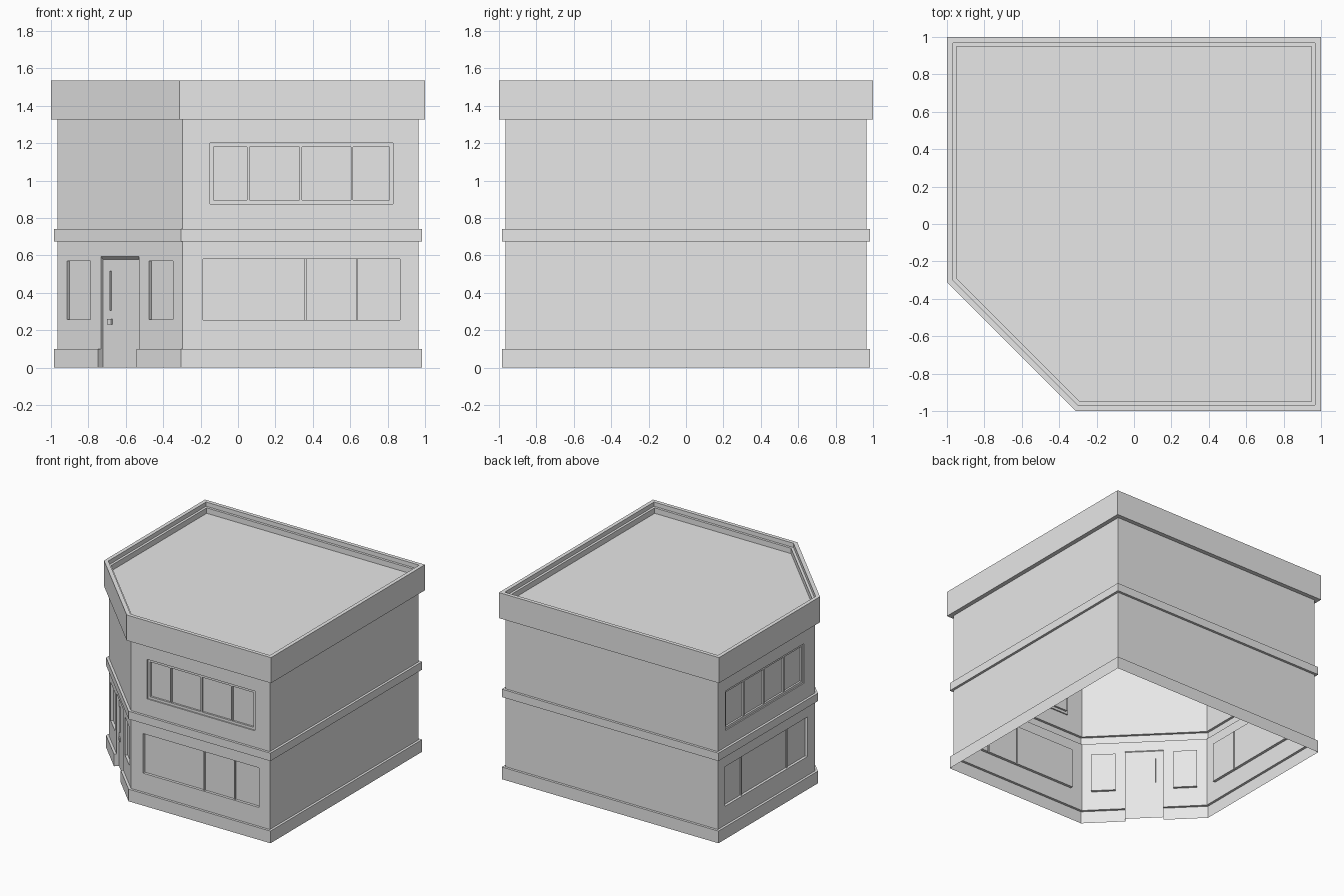
import bpy, bmesh, math
from mathutils import Vector

cube = bpy.data.objects.get("Cube")
if cube:
    bpy.data.objects.remove(cube)

HALF, CUT, TOP = 0.965, 1.262, 1.535

mat = bpy.data.materials.new("plain_grey")
mat.use_nodes = True
GREY = (0.8, 0.8, 0.8, 1)
mat.diffuse_color = GREY
mat.node_tree.nodes["Principled BSDF"].inputs["Base Color"].default_value = GREY


def footprint(out):
    """Square plan with one cut corner, grown outwards by out."""
    h = HALF + out
    k = h - CUT - out * math.sqrt(2)
    return [Vector(p) for p in ((-h, k), (k, -h), (h, -h), (h, h), (-h, h))]


def finish(bm, name):
    bmesh.ops.remove_doubles(bm, verts=bm.verts, dist=1e-5)
    bmesh.ops.dissolve_limit(bm, angle_limit=0.01, verts=bm.verts, edges=bm.edges)
    mesh = bpy.data.meshes.new(name)
    bm.to_mesh(mesh)
    bm.free()
    mesh.materials.append(mat)
    obj = bpy.data.objects.new(name, mesh)
    bpy.context.collection.objects.link(obj)
    return obj


def add_face(bm, points):
    return bm.faces.new([bm.verts.new(p) for p in points])


def wall(name, side, details):
    """Wall in relief: each detail is (t0, t1, z0, z1, out), later ones win."""
    a, b = footprint(0)[side], footprint(0)[(side + 1) % 5]
    along = (b - a).normalized()
    normal = Vector((along.y, -along.x))
    start, end = a.dot(along), b.dot(along)
    trim = [(start, end, 0, 0.1, 0.02),          # plinth
            (start, end, 0.675, 0.74, 0.02),     # floor band
            (start, end, 1.325, TOP, 0.035)]     # parapet
    rects = trim + details
    ts = sorted({round(t, 5) for r in rects for t in r[:2]})
    zs = sorted({round(z, 5) for r in rects for z in r[2:4]})

    def out_at(i, j):
        t, z = (ts[i] + ts[i + 1]) / 2, (zs[j] + zs[j + 1]) / 2
        hits = [r[4] for r in rects if r[0] < t < r[1] and r[2] < z < r[3]]
        return hits[-1] if hits else 0

    def point(i, j, out):
        if i == 0:                               # mitred ends
            p = footprint(out)[side]
        elif i == len(ts) - 1:
            p = footprint(out)[(side + 1) % 5]
        else:
            p = normal * (a.dot(normal) + out) + along * ts[i]
        return (p.x, p.y, zs[j])

    bm = bmesh.new()
    for i in range(len(ts) - 1):
        for j in range(len(zs) - 1):
            o = out_at(i, j)
            add_face(bm, [point(i, j, o), point(i + 1, j, o),
                          point(i + 1, j + 1, o), point(i, j + 1, o)])
            if j + 2 < len(zs) and out_at(i, j + 1) != o:
                q = out_at(i, j + 1)
                add_face(bm, [point(i, j + 1, o), point(i + 1, j + 1, o),
                              point(i + 1, j + 1, q), point(i, j + 1, q)])
            if i + 2 < len(ts) and out_at(i + 1, j) != o:
                q = out_at(i + 1, j)
                add_face(bm, [point(i + 1, j, o), point(i + 1, j, q),
                              point(i + 1, j + 1, q), point(i + 1, j + 1, o)])
    # slope the soffit over the recessed door
    for v in bm.verts:
        if side == 0 and abs(v.co.z - DOOR_TOP) < 1e-4 and v.co.x + v.co.y > -CUT + 0.01:
            v.co.z -= 0.018
    return finish(bm, name)


def framed_window(t0, t1, bars):
    """Upper window: sunk frame with deeper panes between the bars."""
    edges = [t0 + 0.014, *bars, t1 - 0.014]
    panes = [(l + 0.006, r - 0.006, 0.895, 1.18, -0.025)
             for l, r in zip(edges, edges[1:])]
    return [(t0, t1, 0.875, 1.2, -0.01)] + panes


def shop_window(t0, t1, bars):
    """Lower window: one sunk pane crossed by slim bars."""
    z = (0.255, 0.58)
    return [(t0, t1, *z, -0.022)] + [(b - 0.005, b + 0.005, *z, -0.012) for b in bars]


# Walls
DOOR_TOP = 0.595
side_lights = [(-0.4, -0.222, 0.257, 0.57, -0.02), (0.218, 0.4, 0.257, 0.57, -0.02)]
wall("corner_wall", 0, side_lights + [(-0.145, 0.145, 0, DOOR_TOP, -0.018)])
wall("front_wall", 1, framed_window(-0.15, 0.83, (0.055, 0.335, 0.61))
     + shop_window(-0.187, 0.867, (0.36, 0.637)))
wall("left_wall", 2, [])
wall("back_wall", 3, [])
wall("right_wall", 4, framed_window(-0.865, 0.155, (-0.61, -0.35, -0.09))
     + shop_window(-0.87, 0.2, (-0.64, -0.05)))

# Stepped parapet rim and flat roof
bm = bmesh.new()
steps = [(0.035, TOP), (0.004, TOP), (0.004, 1.5), (-0.016, 1.5), (-0.016, 1.455)]
rings = [[(p.x, p.y, z) for p in footprint(out)] for out, z in steps]
for low, high in zip(rings, rings[1:]):
    for i in range(5):
        n = (i + 1) % 5
        add_face(bm, [low[i], low[n], high[n], high[i]])
add_face(bm, rings[-1])
finish(bm, "roof")


# Door furniture
def door_box(name, t, z, width, height):
    bm = bmesh.new()
    bmesh.ops.create_cube(bm, size=1)
    bmesh.ops.scale(bm, vec=(width, 0.012, height), verts=bm.verts)
    obj = finish(bm, name)
    s = math.sqrt(0.5)
    dist = -CUT * s + 0.014
    obj.location = ((t + dist) * s, (dist - t) * s, z)
    obj.rotation_euler.z = -math.pi / 4


door_box("door_lock", -0.09, 0.245, 0.03, 0.03)
door_box("door_pull", -0.085, 0.41, 0.006, 0.21)
